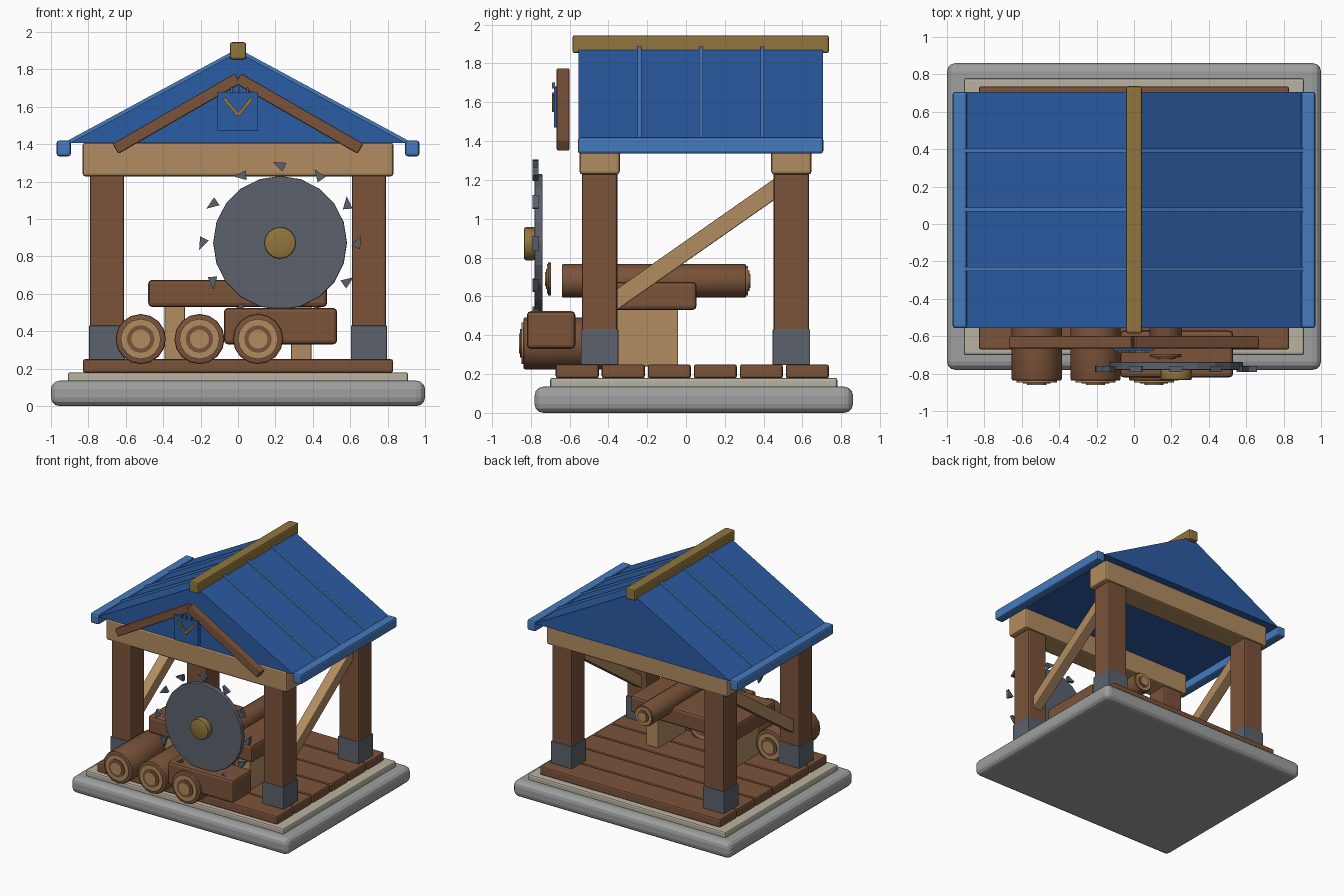
import bpy, bmesh, math
from mathutils import Matrix, Vector

if "Cube" in bpy.data.objects:
    bpy.data.objects.remove(bpy.data.objects["Cube"])


def material(name, srgb):
    m = bpy.data.materials.new(name)
    lin = [c / 12.92 if c <= 0.04045 else ((c + 0.055) / 1.055) ** 2.4 for c in srgb]
    m.diffuse_color = (*lin, 1)
    m.use_nodes = True
    m.node_tree.nodes["Principled BSDF"].inputs["Base Color"].default_value = m.diffuse_color
    return m


STONE = material("grey stone", (0.62, 0.63, 0.63))
CREAM = material("cream stone", (0.73, 0.70, 0.63))
BROWN = material("brown wood", (0.48, 0.325, 0.225))
TAN = material("tan wood", (0.70, 0.55, 0.38))
STEEL = material("slate steel", (0.355, 0.38, 0.425))
BLUE = material("roof blue", (0.17, 0.36, 0.64))
TRIM = material("trim blue", (0.27, 0.48, 0.75))
GOLD = material("dull gold", (0.57, 0.46, 0.24))


def finish(bm, name, mat, matrix=Matrix(), smooth=False):
    bmesh.ops.recalc_face_normals(bm, faces=bm.faces)
    me = bpy.data.meshes.new(name)
    bm.transform(matrix)
    bm.to_mesh(me)
    bm.free()
    me.materials.append(mat)
    ob = bpy.data.objects.new(name, me)
    bpy.context.collection.objects.link(ob)
    if smooth:
        bpy.ops.object.select_all(action='DESELECT')
        ob.select_set(True)
        bpy.context.view_layer.objects.active = ob
        bpy.ops.object.shade_smooth_by_angle(angle=math.radians(35))
    return ob


def bar(name, mat, center, size, bevel=0.012, axis='X', angle=0.0, segments=2):
    bm = bmesh.new()
    bmesh.ops.create_cube(bm, size=1)
    bm.transform(Matrix.Diagonal((*size, 1)))
    if bevel:
        bmesh.ops.bevel(bm, geom=bm.edges[:], offset=bevel, segments=segments,
                        profile=0.5, affect='EDGES')
    return finish(bm, name, mat, Matrix.Translation(center) @ Matrix.Rotation(angle, 4, axis))


def box(name, mat, x, y, z, bevel=0.012, segments=2):
    c = [(a + b) / 2 for a, b in (x, y, z)]
    s = [b - a for a, b in (x, y, z)]
    return bar(name, mat, c, s, bevel, segments=segments)


def disc(name, mat, x, z, r, y0, y1, sides=16, bevel=0.0, smooth=True):
    """Cylinder lying along y."""
    bm = bmesh.new()
    bmesh.ops.create_cone(bm, cap_ends=True, segments=sides, radius1=r, radius2=r, depth=y1 - y0)
    if bevel:
        rim = [e for e in bm.edges if abs(e.verts[0].co.z - e.verts[1].co.z) < 1e-5]
        bmesh.ops.bevel(bm, geom=rim, offset=bevel, segments=2, profile=0.5, affect='EDGES')
    m = Matrix.Translation((x, (y0 + y1) / 2, z)) @ Matrix.Rotation(math.pi / 2, 4, 'X')
    return finish(bm, name, mat, m, smooth)


def extrude_xz(name, mat, pts, y0, y1):
    bm = bmesh.new()
    f = bm.faces.new([bm.verts.new((x, y0, z)) for x, z in pts])
    r = bmesh.ops.extrude_face_region(bm, geom=[f])
    vs = [v for v in r["geom"] if isinstance(v, bmesh.types.BMVert)]
    bmesh.ops.translate(bm, verts=vs, vec=(0, y1 - y0, 0))
    return finish(bm, name, mat)


def log_end(name, x, z, r, y, s):
    """Growth rings stacked outward from y in direction s."""
    for i, (k, mat, d) in enumerate(((0.8, TAN, 0.010), (0.55, BROWN, 0.016), (0.38, TAN, 0.022))):
        a, b = sorted((y - s * 0.01, y + s * d))
        disc(f"{name}_ring_{i}", mat, x, z, r * k, a, b)


# Base slabs and floor planks
box("base_slab", STONE, (-1, 1), (-0.78, 0.86), (0, 0.135), 0.045, 3)
box("base_step", CREAM, (-0.91, 0.91), (-0.70, 0.78), (0.125, 0.18), 0.012)
for i in range(6):
    yc = -0.56 + i * 0.237
    box(f"floor_plank_{i}", BROWN, (-0.83, 0.83), (yc - 0.111, yc + 0.111), (0.178, 0.25))

# Posts with steel feet, cross beams and side braces
for yn, yc in (("front", -0.445), ("back", 0.543)):
    for sn, s in (("left", -1), ("right", 1)):
        bar(f"{yn}_{sn}_post", BROWN, (s * 0.7, yc, 0.75), (0.182, 0.182, 1.0))
        bar(f"{yn}_{sn}_foot", STEEL, (s * 0.7, yc, 0.338), (0.194, 0.194, 0.185), 0.006)
    box(f"{yn}_beam", TAN, (-0.832, 0.832), (yc - 0.104, yc + 0.104), (1.228, 1.408), 0.016)
for sn, s in (("left", -1), ("right", 1)):
    bar(f"{sn}_brace", TAN, (s * 0.7, 0.047, 0.866), (0.085, 1.08, 0.09), 0.006,
        'X', math.atan2(0.56, 0.80))

# Roof, ridge, eaves and seams
extrude_xz("roof", BLUE, [(-0.9, 1.405), (0.9, 1.405), (0, 1.892)], -0.555, 0.705)
box("ridge_beam", GOLD, (-0.043, 0.043), (-0.585, 0.737), (1.853, 1.945), 0.012)
slope = math.atan2(0.487, 0.9)
for sn, s in (("left", -1), ("right", 1)):
    x = sorted((s * 0.893, s * 0.97))
    box(f"{sn}_eave", TRIM, x, (-0.557, 0.707), (1.335, 1.42), 0.014)
    for i, y in enumerate((-0.24, 0.077, 0.393)):
        c = (s * (0.455 + 0.004), y, 1.646 + 0.007)
        bar(f"{sn}_roof_seam_{i}", TRIM, c, (1.01, 0.02, 0.018), 0, 'Y', s * slope)
    # Gable rafters and chevron
    bar(f"{sn}_gable_rafter", BROWN, (s * 0.328, -0.633, 1.563), (0.755, 0.066, 0.062), 0.008,
        'Y', s * math.atan2(0.375, 0.652))
    bar(f"{sn}_chevron_bar", GOLD, (s * 0.037, -0.682, 1.60), (0.118, 0.016, 0.018), 0,
        'Y', -s * math.atan2(0.09, 0.075))
box("gable_plate", BLUE, (-0.11, 0.108), (-0.68, -0.645), (1.47, 1.68), 0.004)
for i, x in enumerate((-0.035, 0.005, 0.05)):
    box(f"plate_pin_{i}", STEEL, (x - 0.005, x + 0.005), (-0.69, -0.675), (1.672, 1.703), 0)

# Work bench
box("bench_top", BROWN, (-0.48, 0.476), (-0.50, 0.054), (0.53, 0.674), 0.02)
for sn, s in (("left", -1), ("right", 1)):
    box(f"bench_{sn}_leg", TAN, sorted((s * 0.283, s * 0.393)), (-0.40, -0.04), (0.24, 0.54), 0.006)

# Log on the bench
disc("bench_log", BROWN, 0.17, 0.68, 0.086, -0.64, 0.31, 16, 0.008)
log_end("bench_log_back", 0.17, 0.68, 0.095, 0.31, 1)
disc("bench_log_slice", BROWN, 0.17, 0.69, 0.085, -0.71, -0.695)
log_end("bench_log_front", 0.17, 0.69, 0.095, -0.705, -1)

# Stacked logs and timber block at the front
for i, x in enumerate((-0.52, -0.206, 0.107)):
    disc(f"front_log_{i}", BROWN, x, 0.358, 0.134, -0.838, -0.36, 16, 0.01)
    log_end(f"front_log_{i}_front", x, 0.358, 0.134, -0.838, -1)
    log_end(f"front_log_{i}_back", x, 0.358, 0.134, -0.36, 1)
box("timber_block", BROWN, (-0.075, 0.53), (-0.82, -0.57), (0.33, 0.524), 0.02)

# Saw blade, hub and teeth
cx, cz = 0.225, 0.872
disc("saw_blade", STEEL, cx, cz, 0.358, -0.78, -0.738, 20, 0.006, False)
disc("saw_hub", GOLD, cx, cz, 0.086, -0.835, -0.775, 16, 0.012)
for i in range(12):
    a = math.radians(30 * i)
    t = a + math.radians(65)
    p = Vector((cx + 0.415 * math.cos(a), cz + 0.415 * math.sin(a)))
    d = Vector((math.cos(t), math.sin(t)))
    n = Vector((-d.y, d.x))
    extrude_xz(f"saw_tooth_{i}", STEEL,
               [p + d * 0.042, p - d * 0.026 + n * 0.026, p - d * 0.026 - n * 0.026], -0.79, -0.76)
